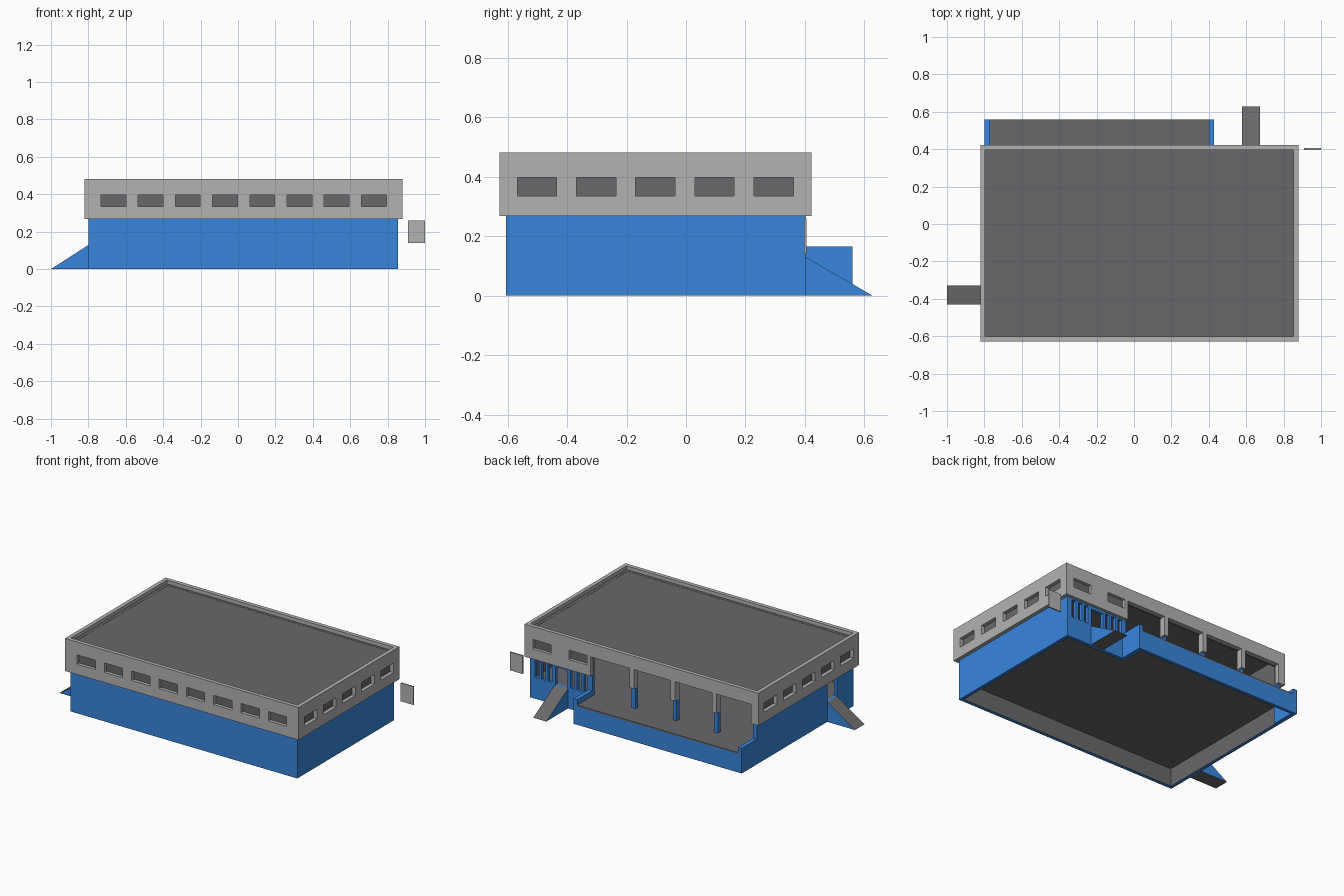
import bpy, bmesh

if "Cube" in bpy.data.objects:
    bpy.data.objects.remove(bpy.data.objects["Cube"])


def material(name, rgb):
    m = bpy.data.materials.new(name)
    m.diffuse_color = (*rgb, 1)
    m.use_nodes = True
    m.node_tree.nodes["Principled BSDF"].inputs["Base Color"].default_value = m.diffuse_color
    return m


BLUE = material("blue_paint", (0.04, 0.24, 0.72))
DARK = material("dark_grey", (0.14, 0.14, 0.145))
LIGHT = material("light_grey", (0.45, 0.45, 0.45))


def add_box(bm, x0, x1, y0, y1, z0, z1):
    vs = bmesh.ops.create_cube(bm, size=1)["verts"]
    for v in vs:
        v.co = (x1 if v.co.x > 0 else x0, y1 if v.co.y > 0 else y0, z1 if v.co.z > 0 else z0)


def finish(bm, name, *mats):
    me = bpy.data.meshes.new(name)
    bm.to_mesh(me)
    bm.free()
    ob = bpy.data.objects.new(name, me)
    bpy.context.collection.objects.link(ob)
    for m in mats:
        me.materials.append(m)
    return ob


def boxes(name, mat, *dims):
    bm = bmesh.new()
    for d in dims:
        add_box(bm, *d)
    return finish(bm, name, mat)


def ring(name, x0, x1, y0, y1, z0, z1, t, outer, inner):
    """Rectangular tube with wall thickness t and a separate inner material."""
    bm = bmesh.new()
    loops = []
    for d, z in ((0, z0), (0, z1), (t, z1), (t, z0)):
        loops.append([bm.verts.new(p) for p in (
            (x0 + d, y0 + d, z), (x1 - d, y0 + d, z), (x1 - d, y1 - d, z), (x0 + d, y1 - d, z))])
    for k in range(4):
        a, b = loops[k], loops[(k + 1) % 4]
        for i in range(4):
            j = (i + 1) % 4
            f = bm.faces.new((a[i], a[j], b[j], b[i]))
            f.material_index = 1 if k == 2 else 0
    bmesh.ops.recalc_face_normals(bm, faces=bm.faces)
    return finish(bm, name, outer, inner)


def cut(ob, mat, dims):
    """Subtract a set of separate boxes, then drop the cutter."""
    cutter = boxes("cutter", mat, *dims)
    cutter.hide_render = True
    mod = ob.modifiers.new("openings", "BOOLEAN")
    mod.object = cutter
    mod.operation = "DIFFERENCE"
    mod.solver = "EXACT"
    bpy.context.view_layer.objects.active = ob
    bpy.ops.object.modifier_apply(modifier=mod.name)
    bpy.data.objects.remove(cutter)


def ramp(name, foot, top, side, width):
    """Wedge: foot and top are (x, y) on one edge, width is the sideways offset."""
    bm = bmesh.new()
    a, b = [[bm.verts.new((x + k * width[0], y + k * width[1], z)) for x, y, z in
             ((*foot, 0), (*top, 0), (*top, 0.13))] for k in (0, 1)]
    bm.faces.new(a)
    bm.faces.new(b)
    for i in range(3):
        j = (i + 1) % 3
        bm.faces.new((a[i], a[j], b[j], b[i])).material_index = 1
    bmesh.ops.recalc_face_normals(bm, faces=bm.faces)
    return finish(bm, name, side, DARK)


# Lower blue walls with dock opening, doors and slit windows
FLOOR = 0.13
walls = ring("lower_walls", -0.798, 0.856, -0.605, 0.402, 0, 0.27, 0.022, BLUE, DARK)
slits = [(x - 0.014, x + 0.014, 0.35, 0.45, 0.14, 0.258)
         for x in (0.805, 0.757, 0.709, 0.545, 0.497, 0.449)]
cut(walls, BLUE, slits + [(-0.77, 0.40, 0.35, 0.45, -0.1, 0.4),
                          (0.58, 0.67, 0.35, 0.45, FLOOR, 0.25),
                          (-0.85, -0.75, -0.43, -0.33, FLOOR, 0.25)])

# Inner lining behind the upper windows
lining = ring("upper_lining", -0.798, 0.856, -0.605, 0.402, 0.27, 0.458, 0.022, DARK, DARK)
cut(lining, DARK, [(-0.77, 0.40, 0.35, 0.45, 0.2, 0.395)])

# Upper grey band with window recesses on all sides
band = ring("upper_band", -0.822, 0.88, -0.627, 0.422, 0.268, 0.482, 0.026, LIGHT, LIGHT)
Z = (0.335, 0.397)
front = [(-0.733 + 0.199 * i, -0.600 + 0.199 * i, -0.7, -0.58, *Z) for i in range(8)]
sides = [(x0, x1, -0.567 + 0.199 * i, -0.435 + 0.199 * i, *Z)
         for x0, x1 in ((-0.9, -0.78), (0.84, 0.95)) for i in range(5)]
back = [(x, x + 0.132, 0.38, 0.5, *Z) for x in (0.425, 0.688)]
cut(band, LIGHT, front + sides + back + [(-0.77, 0.40, 0.35, 0.5, 0.2, 0.395)])

# Roof and floors
boxes("roof", DARK, (-0.798, 0.856, -0.603, 0.398, 0.44, 0.457))
boxes("main_floor", DARK, (-0.778, 0.836, -0.585, 0.382, FLOOR - 0.01, FLOOR))
boxes("dock_floor", DARK, (-0.77, 0.40, 0.382, 0.56, FLOOR - 0.01, FLOOR))

# Loading dock skirt and side kerbs
boxes("dock_skirt", BLUE, (-0.77, 0.40, 0.54, 0.56, 0, FLOOR - 0.001))
boxes("dock_kerbs", BLUE, *[(x, x + 0.028, 0.402, 0.56, 0, 0.165) for x in (-0.798, 0.40)])

# Dock pillars, blue below and grey above
PX = (-0.5, -0.2, 0.1)
boxes("pillar_bases", BLUE, *[(x - 0.014, x + 0.014, 0.374, 0.402, FLOOR, 0.27) for x in PX])
boxes("pillar_tops", LIGHT, *[(x - 0.016, x + 0.016, 0.378, 0.422, 0.268, 0.396) for x in PX])

# Ramps up to the two doors
ramp("side_ramp", (-1.0, -0.43), (-0.798, -0.43), BLUE, (0, 0.1))
ramp("back_ramp", (0.578, 0.628), (0.578, 0.402), BLUE, (0.095, 0))

# Loose door panel standing off the corner
boxes("door_panel", LIGHT, (0.908, 1.0, 0.396, 0.405, 0.14, 0.26))
